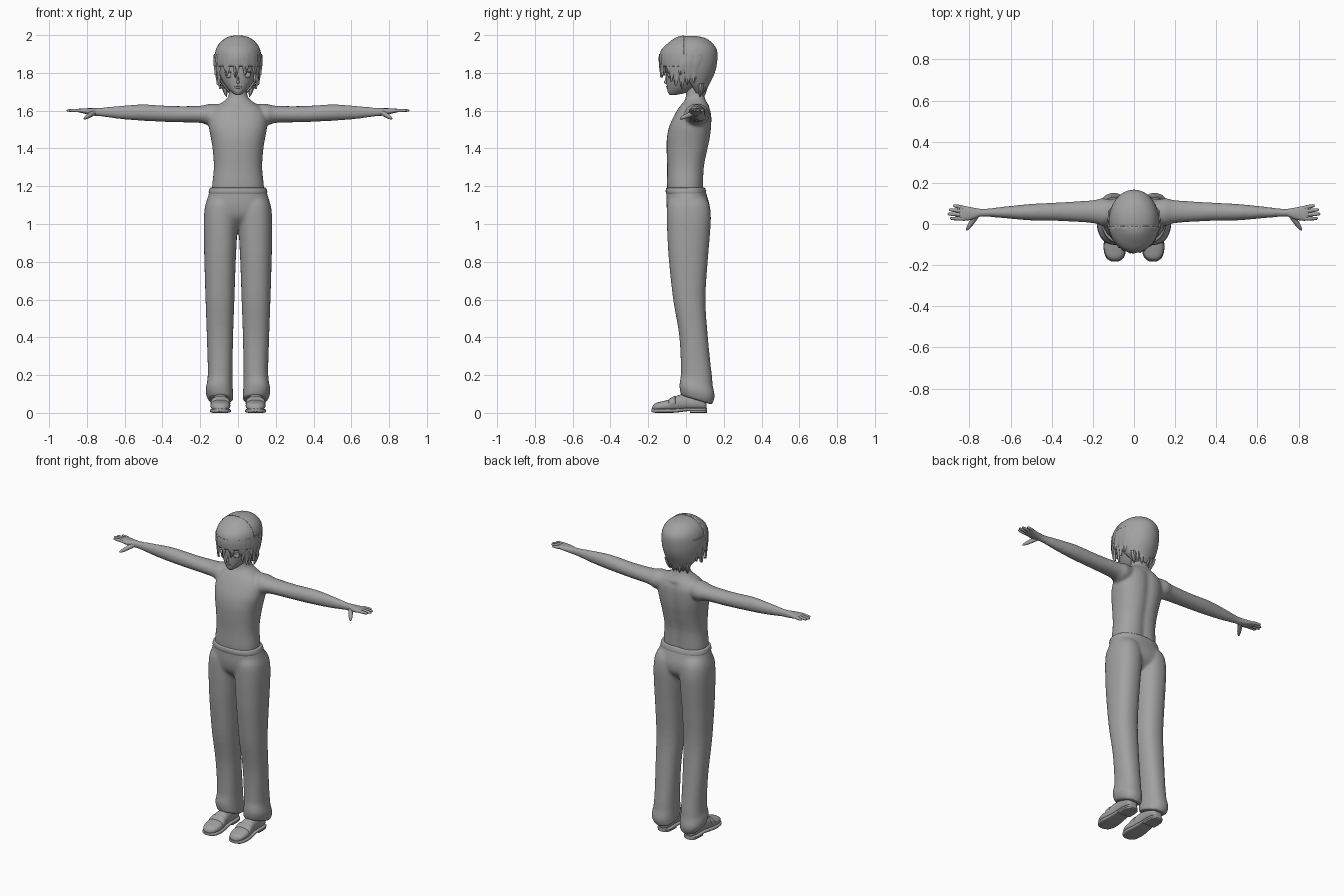
import bpy, bmesh, math
from mathutils import Vector

grey = bpy.data.materials.new("plain_grey")
grey.diffuse_color = (0.36, 0.36, 0.36, 1)

def spline(rows, sub):
    # smooth interpolation through the given cross-sections
    out = []
    for i in range(len(rows) - 1):
        p0, p1, p2, p3 = rows[max(i - 1, 0)], rows[i], rows[i + 1], rows[min(i + 2, len(rows) - 1)]
        for t in [k / sub for k in range(sub)]:
            out.append([0.5 * (2 * b + (c - a) * t + (2 * a - 5 * b + 4 * c - d) * t * t
                               + (3 * b - a - 3 * c + d) * t ** 3) for a, b, c, d in zip(p0, p1, p2, p3)])
    return out + [list(rows[-1])]

def skin(bm, rings):
    # join rings of points into a closed tube
    rings = [[bm.verts.new(p) for p in r] for r in rings]
    n = len(rings[0])
    for r, q in zip(rings, rings[1:]):
        for i in range(n):
            bm.faces.new((r[i], r[(i + 1) % n], q[(i + 1) % n], q[i]))
    bm.faces.new(rings[0])
    bm.faces.new(rings[-1])

def loft(bm, rows, axis="z", n=32, sub=4, e=1.0, side=1):
    # each row: position on axis, then low/high bounds on the two other axes
    rings = []
    for p, a0, a1, b0, b1 in spline(rows, sub):
        ring = []
        for i in range(n):
            c, s = math.cos(2 * math.pi * i / n), math.sin(2 * math.pi * i / n)
            a = (a0 + a1) / 2 + (a1 - a0) / 2 * math.copysign(abs(c) ** e, c)
            b = (b0 + b1) / 2 + (b1 - b0) / 2 * math.copysign(abs(s) ** e, s)
            co = {"z": (a, b, p), "x": (p, a, b), "y": (a, p, b)}[axis]
            ring.append((co[0] * side, co[1], co[2]))
        rings.append(ring)
    skin(bm, rings)

def mid(rows, c=0):
    # rows of position, half width, low, high become full bounds around x = c
    return [(p, c - w, c + w, a, b) for p, w, a, b in rows]

def capsule(bm, a, b, ra, rb, n=10):
    # tapered rounded finger between two points
    a, b = Vector(a), Vector(b)
    q = (b - a).to_track_quat("Z", "Y")
    skin(bm, [[a.lerp(b, t) + q @ Vector((r * math.cos(2 * math.pi * i / n), r * math.sin(2 * math.pi * i / n), 0))
               for i in range(n)]
              for t, r in ((0, ra), (.35, ra), (.75, (ra + rb) / 2), (.93, rb * .85), (1, rb * .35))])

def blob(bm, c, r):
    for v in bmesh.ops.create_uvsphere(bm, u_segments=20, v_segments=12, radius=1)["verts"]:
        v.co = Vector(c) + Vector([v.co[i] * r[i] for i in range(3)])

def finish(bm, name, voxel=0, smooth=4, angle=50):
    bmesh.ops.recalc_face_normals(bm, faces=bm.faces)
    me = bpy.data.meshes.new(name)
    bm.to_mesh(me)
    ob = bpy.data.objects.new(name, me)
    bpy.context.collection.objects.link(ob)
    me.materials.append(grey)
    if voxel:
        m = ob.modifiers.new("merge", "REMESH")
        m.mode, m.voxel_size, m.use_smooth_shade = "VOXEL", voxel, True
        m = ob.modifiers.new("soften", "SMOOTH")
        m.factor, m.iterations = 0.5, smooth
    else:
        bpy.ops.object.select_all(action="DESELECT")
        ob.select_set(True)
        bpy.context.view_layer.objects.active = ob
        bpy.ops.object.shade_smooth_by_angle(angle=math.radians(angle))
    return ob

# torso, neck and arms
bm = bmesh.new()
loft(bm, mid([(1.14, .13, -.085, .09), (1.19, .138, -.1, .095), (1.3, .128, -.1, .1), (1.4, .135, -.103, .12),
              (1.46, .145, -.101, .132), (1.52, .155, -.088, .138), (1.58, .15, -.06, .138), (1.62, .12, -.035, .125),
              (1.65, .075, -.01, .107), (1.68, .05, 0, .097), (1.75, .045, 0, .09)]), e=.85)
for v in bm.verts:  # spine groove
    if v.co.y > .05 and v.co.z < 1.62:
        v.co.y -= .012 * math.exp(-(v.co.x / .03) ** 2)
for s in (1, -1):
    loft(bm, [(.08, .01, .11, 1.53, 1.635), (.15, -.01, .125, 1.52, 1.637), (.2, .004, .116, 1.535, 1.626),
              (.35, .014, .106, 1.539, 1.625), (.5, .017, .098, 1.546, 1.633), (.62, .027, .086, 1.555, 1.626),
              (.72, .035, .075, 1.568, 1.617), (.77, .031, .077, 1.572, 1.615)], "x", side=s)
finish(bm, "torso_and_arms", .0065, 16)

# hands
for s, nm in ((1, "left_hand"), (-1, "right_hand")):
    bm = bmesh.new()
    loft(bm, [(.75, .036, .074, 1.573, 1.613), (.785, .022, .08, 1.578, 1.613), (.82, .016, .087, 1.586, 1.612),
              (.843, .018, .088, 1.591, 1.61), (.85, .03, .08, 1.596, 1.606)], "x", n=20, e=.8, side=s)
    for x0, y0, x1, y1 in ((.83, .08, .879, .09), (.835, .062, .9, .07), (.835, .045, .907, .049), (.83, .026, .895, .027)):
        capsule(bm, (x0 * s, y0, 1.601), (x1 * s, y1, 1.601), .0095, .007)
    capsule(bm, (.755 * s, .058, 1.596), (.815 * s, -.031, 1.557), .014, .008)
    finish(bm, nm)

# trousers
bm = bmesh.new()
loft(bm, mid([(.975, .13, -.03, .06), (1.03, .168, -.085, .115), (1.09, .174, -.103, .126), (1.16, .155, -.104, .108),
              (1.187, .148, -.104, .1)]), e=.85)
for s in (1, -1):
    loft(bm, [(.07, .025, .157, -.027, .138), (.12, .027, .172, -.035, .152), (.2, .029, .16, -.027, .137),
              (.4, .026, .165, -.035, .116), (.6, .019, .172, -.068, .103), (.8, .012, .178, -.09, .115),
              (.92, .006, .181, -.098, .125), (1.03, .002, .181, -.102, .132), (1.1, .002, .173, -.1, .125),
              (1.14, .01, .155, -.085, .105)], e=.87, side=s)
for v in bm.verts:  # hem slopes down at the back
    if v.co.z < .2:
        v.co.z -= (v.co.y - .05) * .3
finish(bm, "trousers", .0065, 16)

# waistband
bm = bmesh.new()
loft(bm, mid([(1.15, .15, -.1, .105), (1.168, .155, -.107, .107), (1.182, .152, -.107, .104),
              (1.191, .148, -.104, .1), (1.193, .14, -.095, .093)]), e=.85, n=48)
finish(bm, "waistband")

# shoes: upper, sole with heel, strap
UPPER = [(-.179, .012, .015, .03), (-.172, .027, .01, .044), (-.155, .043, .01, .054), (-.12, .052, .01, .063),
         (-.08, .05, .01, .073), (-.04, .045, .012, .094), (0, .041, .015, .1), (.06, .041, .015, .1),
         (.098, .034, .015, .085), (.108, .018, .02, .06)]
SOLE = [(-.183, .014, .006, .022), (-.176, .029, .003, .022), (-.158, .046, 0, .022), (-.12, .055, 0, .022),
        (-.08, .053, 0, .022), (-.03, .047, .004, .024), (.01, .044, .009, .026), (.06, .045, .009, .026),
        (.1, .037, .009, .026), (.112, .02, .009, .026)]
HEEL = [(.022, .043, 0, .015), (.06, .044, 0, .015), (.1, .036, 0, .015), (.11, .02, 0, .015)]
STRAP = [(-.092, .044, .02, .066), (-.088, .052, .02, .075), (-.06, .05, .02, .089), (-.056, .043, .02, .085)]
for s, side in ((1, "left"), (-1, "right")):
    for part, e, lofts in (("upper", .85, [UPPER]), ("sole", .5, [SOLE, HEEL]), ("strap", .85, [STRAP])):
        bm = bmesh.new()
        for rows in lofts:
            loft(bm, mid(rows, .093), "y", e=e, side=s)
        finish(bm, side + "_shoe_" + part)

# head with nose and lips
bm = bmesh.new()
loft(bm, mid([(1.683, .012, -.085, -.055), (1.697, .034, -.096, .01), (1.725, .062, -.101, .06), (1.77, .089, -.105, .1),
              (1.82, .1, -.108, .13), (1.88, .1, -.105, .13), (1.94, .08, -.07, .11), (1.97, .04, -.03, .07)]))
for c, r in (((0, -.104, 1.752), (.008, .013, .01)), ((0, -.1, 1.768), (.006, .01, .022)),
             ((0, -.098, 1.721), (.018, .007, .003)), ((0, -.098, 1.727), (.018, .007, .003))):
    blob(bm, c, r)
finish(bm, "head")

# eyes with upper lids
bm = bmesh.new()
for s in (1, -1):
    blob(bm, (.045 * s, -.086, 1.788), (.023, .012, .016))
    blob(bm, (.046 * s, -.088, 1.804), (.026, .014, .0035))
finish(bm, "eyes")

# hair shells: full back, raised front
HAIR = [(1.69, .045, .03, .1), (1.74, .088, -.02, .124), (1.8, .116, -.115, .152), (1.86, .123, -.136, .165),
        (1.92, .117, -.128, .164), (1.96, .096, -.088, .137), (1.985, .062, -.045, .1), (1.996, .02, 0, .05)]
for name, g, cuts in (("back_hair", 0, [((0, -.01, 1.8), (0, -1, -.6))]),
                      ("front_hair", .004, [((0, -.012, 0), (0, 1, 0)), ((0, 0, 1.835), (0, 0, -1))])):
    bm = bmesh.new()
    loft(bm, mid([(z + g * (z > 1.98), w + g, a - g, b + g) for z, w, a, b in HAIR]), n=48)
    for co, no in cuts:
        bmesh.ops.bisect_plane(bm, geom=bm.verts[:] + bm.edges[:] + bm.faces[:], plane_co=co, plane_no=no, clear_outer=True)
    m = finish(bm, name).modifiers.new("thickness", "SOLIDIFY")
    m.thickness, m.offset = .008, -1

def lock(bm, ang, shift, z0, z1, width, flare):
    # tapered strand hugging the head, ending in a point
    rings = []
    for t in [k / 8 for k in range(9)]:
        z = z0 + (z1 - z0) * t
        _, w, a, b = min(spline(HAIR, 6), key=lambda r: abs(r[0] - max(z, 1.85)))
        tuck = 1 - max(0, 1.85 - z) * (1.8 if math.sin(ang) > -.2 else .9)
        ring = []
        for da, dr in ((-1, -.004), (0, .005), (1, -.004), (0, -.009)):
            g = ang + math.radians(shift) * t + da * width * max(.02, 1 - t) ** .6 / .13
            r = 1.02 * tuck + flare * t * t
            ring.append(((w * r + dr) * math.cos(g), (a + b) / 2 + ((b - a) / 2 * r + dr) * math.sin(g), z))
        rings.append(ring)
    skin(bm, rings)

# fringe strands: angle, drift, tip height
bm = bmesh.new()
for a, d, z in ((-145, -8, 1.755), (-128, 7, 1.795), (-114, -6, 1.785), (-102, 8, 1.805), (-90, -7, 1.775),
                (-78, 6, 1.805), (-65, -7, 1.785), (-52, 8, 1.795), (-35, -6, 1.755)):
    lock(bm, math.radians(a), d, 1.9, z, .03, .03)
finish(bm, "fringe", angle=70)

# side strands, mirrored
bm = bmesh.new()
for a, d, z, f in ((-24, -6, 1.73, .03), (-10, -8, 1.715, .04), (4, -8, 1.735, .06), (18, -6, 1.75, .05), (-8, -10, 1.79, .11)):
    lock(bm, math.radians(a), d, 1.9, z, .034, f)
    lock(bm, math.radians(180 - a), -d, 1.9, z, .034, f)
finish(bm, "side_hair", angle=70)

# nape strands
bm = bmesh.new()
for i in range(7):
    x = (i - 3) * .02
    capsule(bm, (x * 1.3, .105 - x * x * 6, 1.745), (x, .095 - x * x * 6, 1.672 + .012 * (i % 2)), .014, .004, 6)
finish(bm, "nape_hair")
